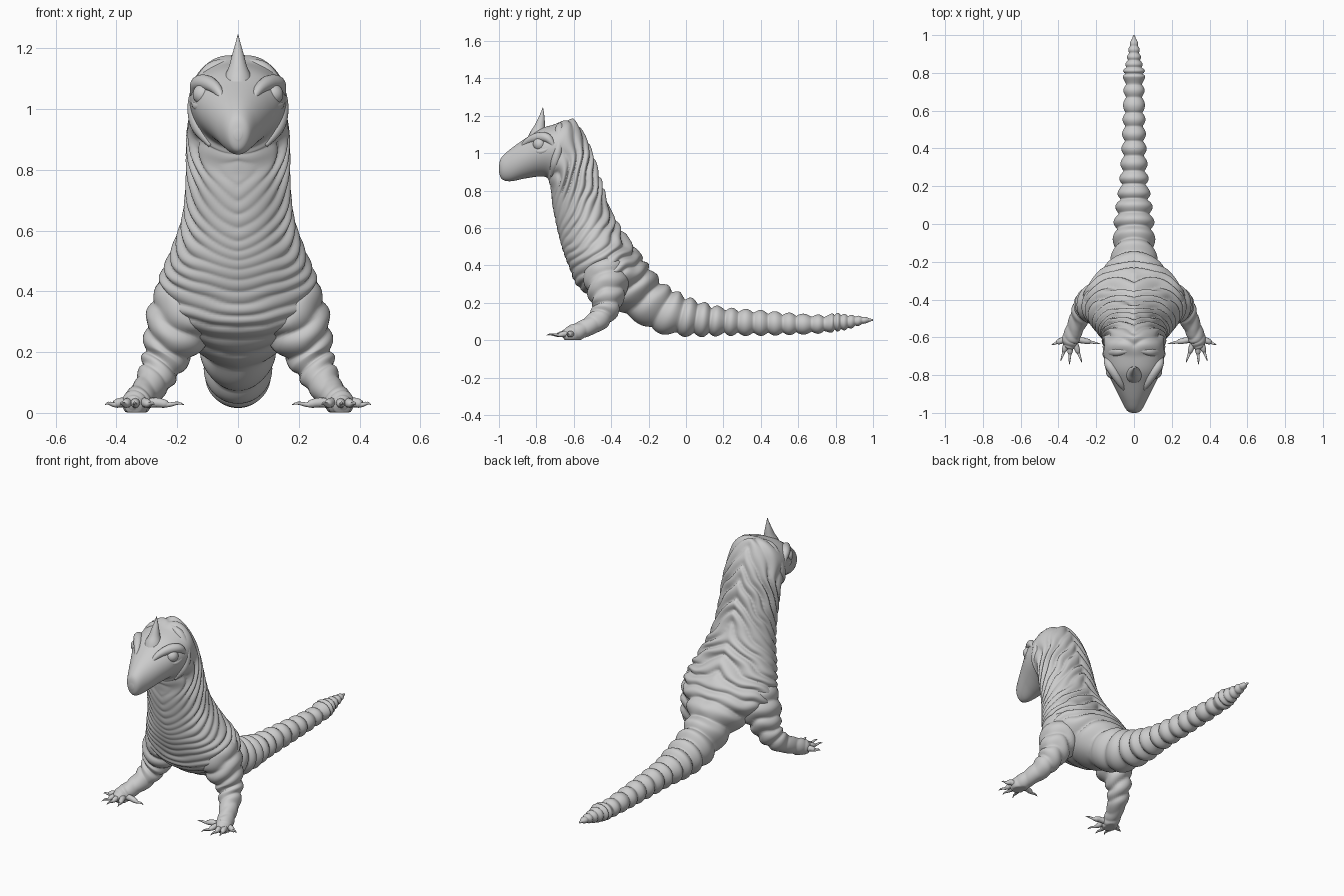
import bpy, bmesh, math
from mathutils import Vector, noise

if "Cube" in bpy.data.objects:
    bpy.data.objects.remove(bpy.data.objects["Cube"])


def spline(pts, u):
    """Catmull-Rom through tuples of any length."""
    i = min(int(u), len(pts) - 2)
    t = u - i
    p = [pts[max(0, min(len(pts) - 1, i + k))] for k in (-1, 0, 1, 2)]
    return [0.5 * (2 * b + (c - a) * t + (2 * a - 5 * b + 4 * c - d) * t * t
                   + (3 * b - a - 3 * c + d) * t ** 3) for a, b, c, d in zip(*p)]


def step(a, b, x):
    t = max(0, min(1, (x - a) / (b - a)))
    return t * t * (3 - 2 * t)


def loft(name, rings, mirror=False):
    bm = bmesh.new()
    rows = [[bm.verts.new(p) for p in r] for r in rings]
    n = len(rows[0])
    for a, b in zip(rows, rows[1:]):
        for j in range(n):
            k = (j + 1) % n
            bm.faces.new((a[j], a[k], b[k], b[j]))
    bm.faces.new(rows[0])
    bm.faces.new(rows[-1])
    bmesh.ops.recalc_face_normals(bm, faces=bm.faces)
    for f in bm.faces:
        f.smooth = True
    me = bpy.data.meshes.new(name)
    bm.to_mesh(me)
    bm.free()
    ob = bpy.data.objects.new(name, me)
    bpy.context.collection.objects.link(ob)
    if mirror:
        ob.modifiers.new("mirror", 'MIRROR').use_mirror_merge = False
    return ob


def tube(name, pts, steps=8, n=16, fold=0.0, mirror=True):
    """Tapered tube through (x, y, z, radius) points, flattened on the ground."""
    total = (len(pts) - 1) * steps
    rings = []
    for i in range(total + 1):
        u = i / steps
        x, y, z, r = spline(pts, u)
        a, b = spline(pts, max(0, u - .1)), spline(pts, min(len(pts) - 1, u + .1))
        t = (Vector(b[:3]) - Vector(a[:3])).normalized()
        s = t.cross(Vector((1, 0, 0))).normalized()
        w = t.cross(s)
        ring = []
        for j in range(n):
            q = 2 * math.pi * j / n
            d = s * math.cos(q) + w * math.sin(q)
            wob = noise.noise((Vector((x, y, z)) + d * r) * 9)
            amp = fold * (1 - .8 * step(3, 4.6, u))
            tilt = 1.1 * d.x + .8 * d.y + 1.5 * wob
            p = Vector((x, y, z)) + d * (max(r, .001) + amp * (abs(math.sin(u * 4.2 + tilt)) - .6))
            p.z = max(p.z, 0.002)
            ring.append(p)
        rings.append(ring)
    return loft(name, rings, mirror)


# Body: underside (y, z), back (y, z), half width - snout to tail tip
SECTIONS = [
    (-1.0, .90, -1.0, .93, .012), (-.985, .862, -.988, .975, .038),
    (-.94, .85, -.935, 1.025, .066), (-.86, .865, -.85, 1.085, .107),
    (-.79, .875, -.78, 1.13, .14), (-.745, .87, -.70, 1.155, .156),
    (-.73, .84, -.61, 1.18, .16), (-.72, .79, -.54, 1.09, .16),
    (-.715, .73, -.495, .975, .162), (-.70, .65, -.455, .845, .168),
    (-.68, .56, -.41, .71, .183), (-.655, .47, -.34, .58, .222),
    (-.62, .38, -.265, .48, .258), (-.58, .29, -.21, .41, .262),
    (-.47, .21, -.165, .35, .185), (-.31, .13, -.12, .30, .125),
    (-.18, .055, -.06, .265, .106), (-.05, .03, .0, .23, .102),
    (.08, .025, .10, .195, .09), (.2, .03, .21, .17, .073), (.4, .03, .4, .155, .06),
    (.6, .035, .6, .138, .053), (.74, .042, .74, .132, .05), (.8, .05, .8, .142, .054),
    (.86, .06, .86, .135, .038), (.95, .088, .95, .125, .022), (1.0, .105, 1.0, .112, .003)]


def body():
    rings, count, n = [], 0, 96
    for i in range(len(SECTIONS) - 1):
        a, b = SECTIONS[i], SECTIONS[i + 1]
        seg = math.hypot(b[2] - a[2], b[3] - a[3])
        m = max(5, int(seg / .0055))
        last = i == len(SECTIONS) - 2
        for k in range(m + (1 if last else 0)):
            f = k / m
            u = i + f
            fy, fz, by, bz, w = spline(SECTIONS, u)
            c, v = Vector((0, (fy + by) / 2, (fz + bz) / 2)), Vector((0, by - fy, bz - fz)) / 2
            head, tail = 1 - step(4.8, 6.0, u), step(12, 16.5, u)
            chev = 6 * step(4.5, 7.5, u) * (1 - step(8.5, 15.5, u))
            ring = []
            for j in range(n):
                q = 2 * math.pi * j / n
                cs, sn = math.cos(q), math.sin(q)
                d = v * cs + Vector((w * sn * (1 + .1 * head * cs), 0, 0))
                p = c + d
                mp = Vector((abs(p.x), p.y, p.z))
                # V-shaped folds on neck and trunk, straight beads on the tail
                side = 1 - abs(q - math.pi) / math.pi
                ph = count - chev * side + (1 - tail) * .5 * noise.noise(mp * 8)
                amp = (1 - head) * (.021 + .003 * tail) * (1 - step(21.5, 25.5, u) * .75)
                amp *= 1 - (1 - tail) * .75 * step(.3, .9, -cs)
                amp *= 1 + (1 - tail) * .8 * noise.noise(mp * 5)
                wave = abs(math.sin(math.pi * ph)) - .62
                ring.append(p + d.normalized() * min(amp, .3 * d.length) * wave)
            rings.append(ring)
            period = .088 - .013 * tail if u < 22.6 else .037
            count += seg / m / period
    loft("body_head_and_tail", rings)


body()

# Front legs with folded skin running into the paws
tube("front_leg", [(.10, -.42, .44, .09), (.165, -.425, .35, .118), (.208, -.425, .26, .102),
                   (.246, -.43, .17, .07), (.28, -.48, .10, .056), (.312, -.55, .06, .046),
                   (.335, -.61, .034, .046), (.34, -.65, .026, .03), (.342, -.662, .022, .004)],
     14, 36, .017)

# Five toes, each ending in a claw
for i, (tx, ty) in enumerate([(.178, -.635), (.275, -.735), (.342, -.745), (.388, -.725), (.437, -.64)]):
    bx, by = .335 + (i - 2) * .015, -.61
    mix = lambda t: (bx + (tx - bx) * t, by + (ty - by) * t)
    tube("toe_%d" % (i + 1), [(*mix(0), .032, .018), (*mix(.3), .034, .016), (*mix(.5), .03, .014),
                              (*mix(.62), .027, .008), (*mix(.85), .032, .005), (*mix(1), .027, .001)], 4, 10)

# Curved horn on the forehead
tube("horn", [(0, -.80, 1.05, .055), (0, -.79, 1.10, .046), (0, -.782, 1.14, .03),
              (0, -.774, 1.18, .019), (0, -.768, 1.215, .009), (0, -.765, 1.245, .001)], 5, 18, mirror=False)

# Brow ridges, lower lids and cheek folds
tube("brow_ridge", [(.045, -.89, 1.025, .006), (.07, -.845, 1.065, .018), (.102, -.79, 1.085, .026),
                    (.134, -.74, 1.08, .024), (.148, -.70, 1.03, .008)], 6, 14)
tube("lower_eyelid", [(.09, -.835, 1.035, .006), (.112, -.81, 1.015, .013), (.133, -.77, 1.01, .016),
                      (.147, -.725, 1.03, .008)], 6, 12)
tube("cheek_fold", [(.03, -.67, 1.155, .012), (.09, -.675, 1.125, .026), (.138, -.68, 1.04, .024),
                    (.134, -.70, .95, .024), (.09, -.72, .88, .008)], 8, 14)

# Eyes
for side in (-1, 1):
    bpy.ops.mesh.primitive_uv_sphere_add(segments=24, ring_count=14, radius=.035,
                                         location=(side * .114, -.783, 1.048))
    bpy.context.object.name = "eye_left" if side > 0 else "eye_right"
    bpy.ops.object.shade_smooth()
